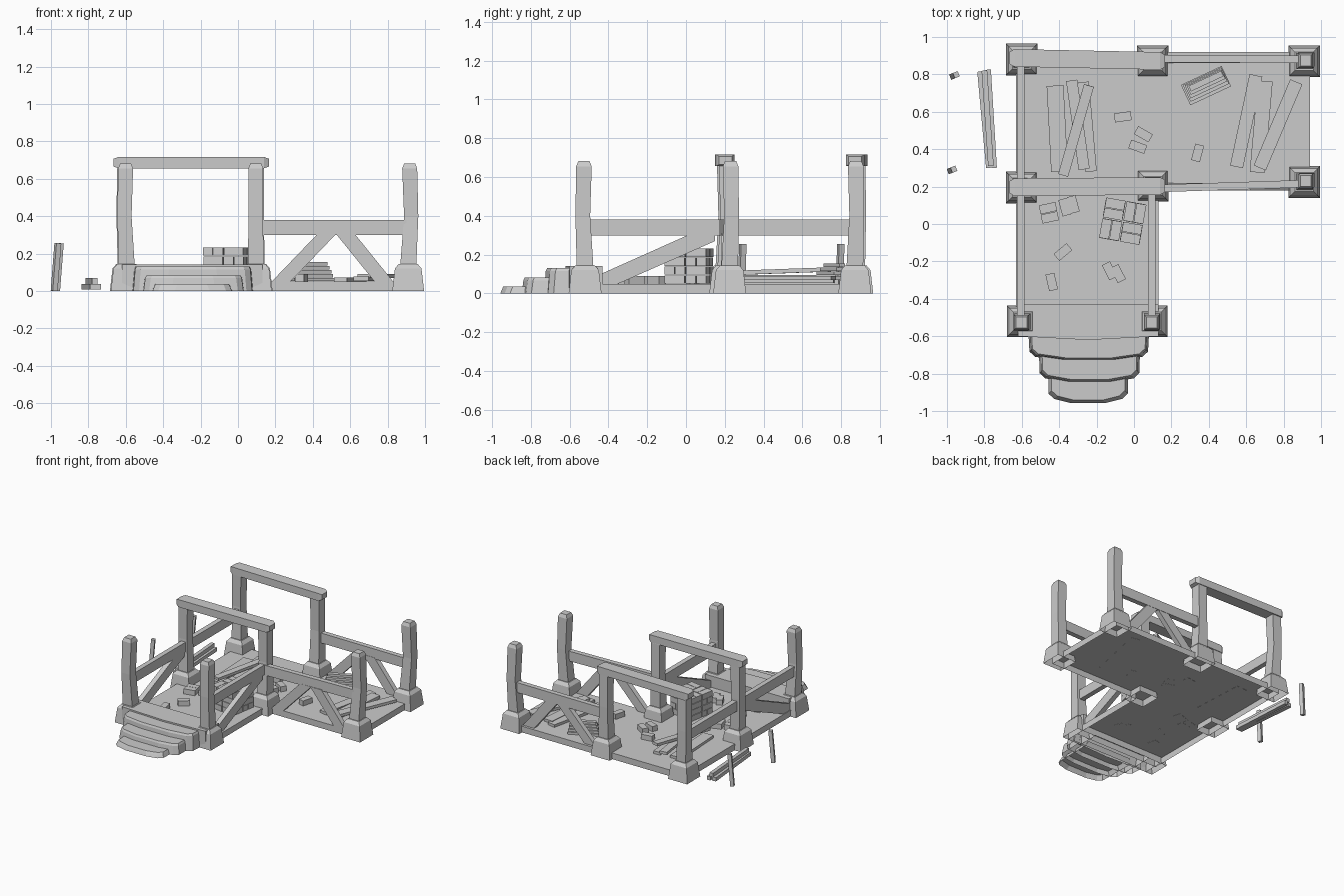
import bpy, bmesh, math
from mathutils import Matrix, Vector, Euler

old = bpy.data.objects.get("Cube")
if old:
    bpy.data.objects.remove(old, do_unlink=True)

grey = bpy.data.materials.new("plain_grey")
grey.use_nodes = True
GREY = (0.6, 0.6, 0.6, 1)
grey.diffuse_color = GREY
grey.node_tree.nodes["Principled BSDF"].inputs["Base Color"].default_value = GREY


def finish(name, bm):
    bmesh.ops.recalc_face_normals(bm, faces=bm.faces)
    mesh = bpy.data.meshes.new(name)
    bm.to_mesh(mesh)
    bm.free()
    mesh.materials.append(grey)
    ob = bpy.data.objects.new(name, mesh)
    bpy.context.collection.objects.link(ob)
    return ob


def loft(name, rings, open_start=False):
    """Skin a list of equal point rings; drop the first cap if asked."""
    bm = bmesh.new()
    loops = [[bm.verts.new(p) for p in ring] for ring in rings]
    n = len(loops[0])
    for lo, hi in zip(loops, loops[1:]):
        for i in range(n):
            j = (i + 1) % n
            bm.faces.new((lo[i], lo[j], hi[j], hi[i]))
    bm.faces.new(loops[-1])
    if open_start:
        # a temporary cap keeps the normals pointing outward
        cap = bm.faces.new(loops[0][::-1])
        bmesh.ops.recalc_face_normals(bm, faces=bm.faces)
        bmesh.ops.delete(bm, geom=[cap], context='FACES_ONLY')
    else:
        bm.faces.new(loops[0][::-1])
    return finish(name, bm)


def square(x, y, z, r):
    return [(x - r, y - r, z), (x + r, y - r, z), (x + r, y + r, z), (x - r, y + r, z)]


def block(name, loc, size, rot=(0, 0, 0)):
    bm = bmesh.new()
    turn = Euler([math.radians(a) for a in rot]).to_matrix().to_4x4()
    m = Matrix.Translation(loc) @ turn @ Matrix.Diagonal((*size, 1))
    bmesh.ops.create_cube(bm, size=1, matrix=m)
    return finish(name, bm)


def strut(name, a, b, w, h):
    """Square-cut timber running from a to b."""
    a, b = Vector(a), Vector(b)
    d = b - a
    rot = [math.degrees(v) for v in d.to_track_quat('X', 'Z').to_euler()]
    return block(name, (a + b) / 2, (d.length, w, h), rot)


def brace(name, profile, axis, offset, t=0.04):
    """Flat timber outline in a vertical plane, given thickness t."""
    def at(u, z, o):
        return (u, o, z) if axis == 'X' else (o, u, z)
    return loft(name, [[at(u, z, offset + s * t / 2) for u, z in profile] for s in (-1, 1)])


# Floor: L-shaped shell, open underneath
FLOOR = 0.05
plan = [(-.63, -.5), (.13, -.5), (.13, .18), (.94, .18), (.94, .92), (-.63, .92)]
loft("floor", [[(x, y, z) for x, y in plan] for z in (0, FLOOR)], True)

# Stone footings and slightly bowed posts: x, y, bow in x, bow in y
posts = [(-.6, .88, -.012, .01), (.1, .87, .0, .01), (.91, .87, .016, .01),
         (-.6, .195, -.012, .01), (.1, .205, .0, .01), (.91, .225, .016, .01),
         (-.595, -.52, -.012, -.012), (.095, -.52, .0, -.012)]
for x, y, bx, by in posts:
    loft("footing", [square(x, y, z, r) for z, r in
                     ((0, .085), (.12, .071), (.145, .05))], True)
    loft("post", [square(x, y, .13, .043), square(x + bx, y + by, .4, .038),
                  square(x + bx / 2, y + by / 2, .655, .04),
                  square(x + bx / 2, y + by / 2, .682, .029)])

# Lintels with chamfered ends
for y, skew in ((.2, .003), (.88, -.008)):
    rings = []
    for x, s in ((-.665, .7), (-.64, 1), (.14, 1), (.165, .7)):
        yc = y + skew * (x + .25) / .4
        rings.append([(x, yc + a * .047 * s, .686 + b * .03 * s)
                      for a, b in ((-1, -1), (1, -1), (1, 1), (-1, 1))])
    loft("lintel", rings)

# Rails
RAIL = 0.34
for y0, y1 in ((.19, .215), (.885, .88)):
    strut("cross_rail", (.12, y0, RAIL), (.9, y1, RAIL), .04, .08)
for x, y0, y1 in ((-.605, -.51, .2), (-.605, .2, .86), (.095, -.51, .2)):
    strut("side_rail", (x, y0, RAIL), (x, y1, RAIL), .04, .08)

# Diagonal braces under the rails
for y in (.2, .88):
    brace("brace_a", [(.18, .05), (.28, .05), (.53, .31), (.43, .31)], 'X', y)
    brace("brace_b", [(.83, .05), (.73, .05), (.52, .31), (.62, .31)], 'X', y)
slant = [(-.44, .05), (-.35, .05), (.15, .27), (.15, .31), (.03, .31), (-.44, .1)]
for x in (-.605, .095):
    brace("side_brace", slant, 'Y', x)


# Entrance platform and curved, tapered steps
def step(name, cx, w, back, front, top):
    rings = []
    for z, g in ((0, .012), (top - .015, .003), (top, -.004)):
        half = [(w, back), (w - .005, front + .05), (w - .035, front + .022), (w * .4, front)]
        left = [(cx - u - g, v - g) for u, v in half]
        right = [(cx + u + g, v - g) for u, v in reversed(half)]
        rings.append([(u, v, z) for u, v in left + right])
    loft(name, rings, True)


step("top_step", -.242, .31, -.58, -.72, .13)
step("middle_step", -.238, .26, -.58, -.835, .083)
step("bottom_step", -.245, .205, -.58, -.945, .037)
edge = [(-.62, -.43), (-.62, -.6), (-.245, -.62), (.13, -.6), (.13, -.43)]
loft("platform", [[(x, y, z) for x, y in edge] for z in (0, .142)], True)

# Loose planks: x, y, z, length, width, heading, tilt
planks = [(-.41, .51, .06, .46, .09, 93, 0), (-.25, .52, .065, .48, .06, 95, 0),
          (-.3, .53, .085, .48, .06, 98, 0), (-.31, .5, .115, .5, .055, 74, -2),
          (.6, .55, .06, .5, .07, 78, 0), (.68, .52, .065, .49, .08, 85, 0),
          (.77, .53, .08, .5, .07, 67, 0)]
for x, y, z, length, w, head, tilt in planks:
    block("floor_plank", (x, y, z), (length, w, .022), (0, tilt, head))

# Tapering stack of boards
for i in range(5):
    block("stacked_board", (.385, .74 + .006 * i, .061 + .021 * i),
          (.24 - .012 * i, .12 - .022 * i, .018), (0, 0, 25))

# Brick pile in a basket weave
BRICK = (.104, .052, .043)
turn = math.radians(-10)
for layer in range(4):
    for i in range(2):
        for j in range(2):
            upright = (i + j + layer) % 2
            for k in (-.0275, .0275):
                u = (i - .5) * .112 + (k if upright else 0)
                v = (j - .5) * .112 + (0 if upright else k)
                block("pile_brick", (-.06 + u * math.cos(turn) - v * math.sin(turn),
                                     .015 + u * math.sin(turn) + v * math.cos(turn),
                                     FLOOR + .022 + .046 * layer),
                      BRICK, (0, 0, -10 + 90 * upright))

# Scattered bricks: x, y, heading
loose = [(-.46, .085, 12), (-.45, .035, 12), (-.37, .09, 105), (-.325, .105, 105),
         (-.13, -.25, 117), (-.085, -.265, 117), (-.38, -.15, 40), (-.44, -.31, 103),
         (-.06, .573, 8), (.05, .48, -30), (.02, .413, -20), (.34, .38, 75)]
for x, y, head in loose:
    block("loose_brick", (x, y, FLOOR + .02), (.09, .048, .042), (0, 0, head))

# Boards and leaning stakes beside the building
strut("outer_board", (-.822, .815, .022), (-.775, .30, .022), .032, .03)
strut("outer_board", (-.78, .825, .022), (-.748, .30, .022), .03, .03)
strut("outer_board", (-.80, .82, .053), (-.765, .31, .053), .03, .03)
for y, x in ((.285, -.975), (.79, -.962)):
    strut("stake", (x - .008, y, 0), (x + .012, y + .008, .255), .03, .028)
